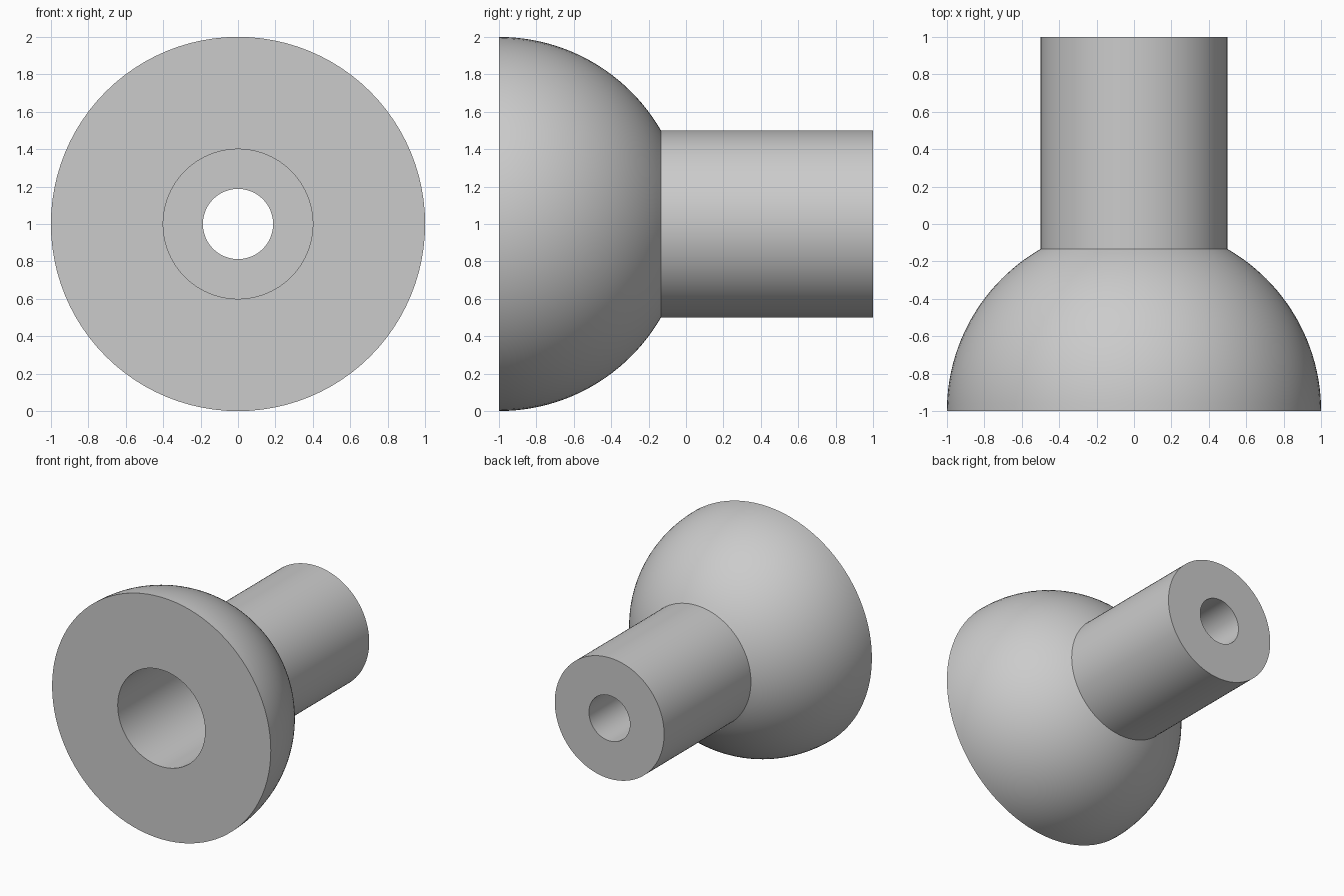
import bpy
import bmesh
import math
from mathutils import Matrix, Vector

cube = bpy.data.objects.get("Cube")
if cube:
    bpy.data.objects.remove(cube, do_unlink=True)

SEGMENTS = 96
HEAD_R, STEM_R, BORE_R, HOLE_R = 1.0, 0.5, 0.4, 0.1875
FRONT, STEP, BACK = -1.0, 0.0, 1.0

grey = bpy.data.materials.new("plain grey")
grey.use_nodes = True
color = (0.6, 0.6, 0.6, 1.0)
grey.diffuse_color = color
grey.node_tree.nodes["Principled BSDF"].inputs["Base Color"].default_value = color

# Closed section as (radius, y): dome arc, stem, then the stepped bore
arc_end = math.acos(STEM_R / HEAD_R)
profile = [(HEAD_R * math.cos(arc_end * i / 24), FRONT + HEAD_R * math.sin(arc_end * i / 24))
           for i in range(25)]
profile += [(STEM_R, BACK), (HOLE_R, BACK), (HOLE_R, STEP), (BORE_R, STEP), (BORE_R, FRONT)]

# Revolve the section around the y axis
bm = bmesh.new()
verts = [bm.verts.new((r, y, 0)) for r, y in profile]
edges = [bm.edges.new((v, verts[(i + 1) % len(verts)])) for i, v in enumerate(verts)]
bmesh.ops.spin(bm, geom=verts + edges, cent=(0, 0, 0), axis=(0, 1, 0),
               angle=math.tau, steps=SEGMENTS, use_merge=True)
bmesh.ops.remove_doubles(bm, verts=bm.verts, dist=1e-5)
bmesh.ops.recalc_face_normals(bm, faces=bm.faces)
bmesh.ops.transform(bm, matrix=Matrix.Translation(Vector((0, 0, HEAD_R))), verts=bm.verts)

mesh = bpy.data.meshes.new("domed_knob")
bm.to_mesh(mesh)
bm.free()
mesh.materials.append(grey)
knob = bpy.data.objects.new("domed_knob", mesh)
bpy.context.collection.objects.link(knob)

# Smooth the round walls and keep the rims sharp
bpy.ops.object.select_all(action='DESELECT')
knob.select_set(True)
bpy.context.view_layer.objects.active = knob
bpy.ops.object.shade_smooth_by_angle(angle=math.radians(30))
